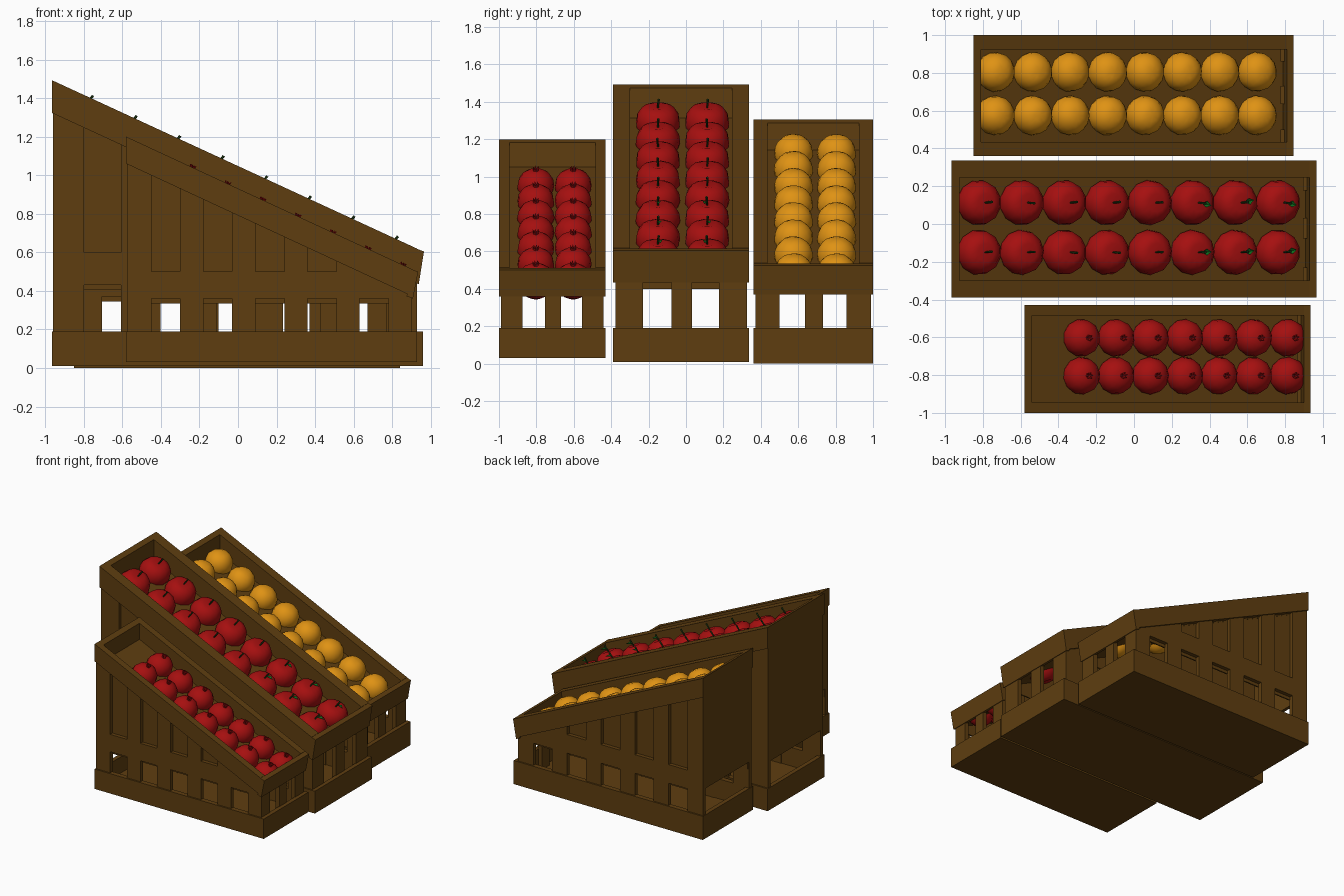
import bpy, bmesh, math, random
from mathutils import Matrix, Vector

if "Cube" in bpy.data.objects:
    bpy.data.objects.remove(bpy.data.objects["Cube"])

random.seed(4)


def material(name, col):
    m = bpy.data.materials.new(name)
    m.diffuse_color = (*col, 1)
    m.use_nodes = True
    m.node_tree.nodes["Principled BSDF"].inputs["Base Color"].default_value = m.diffuse_color
    return m


WOOD = material("brown wood", (0.114, 0.048, 0.005))
RED = material("fruit red", (0.38, 0.005, 0.005))
ORANGE = material("orange peel", (0.74, 0.29, 0.007))
GREEN = material("leaf green", (0.005, 0.15, 0.012))
STEM = material("dark stem green", (0.012, 0.04, 0.006))


def finish(bm, name, mats):
    bmesh.ops.recalc_face_normals(bm, faces=bm.faces)
    me = bpy.data.meshes.new(name)
    bm.to_mesh(me)
    bm.free()
    for m in mats:
        me.materials.append(m)
    return me


def add(name, me, matrix=None):
    ob = bpy.data.objects.new(name, me)
    bpy.context.collection.objects.link(ob)
    if matrix:
        ob.matrix_world = matrix
    return ob


def prisms(name, pieces):
    """Each piece is an (x, z) outline extruded from ya to yb."""
    bm = bmesh.new()
    for outline, ya, yb in pieces:
        f = bm.faces.new([bm.verts.new((x, ya, z)) for x, z in outline])
        ext = bmesh.ops.extrude_face_region(bm, geom=[f])
        verts = [g for g in ext["geom"] if isinstance(g, bmesh.types.BMVert)]
        bmesh.ops.translate(bm, vec=(0, yb - ya, 0), verts=verts)
    return add(name, finish(bm, name, [WOOD]))


def rect(xa, xb, za, zb):
    return [(xa, za), (xb, za), (xb, zb), (xa, zb)]


def crate(label, x0, x1, y0, y1, zb, zl, zr, band, rail, win, slot):
    length, base_top, xe = x1 - x0, 0.19, x1 - 0.03

    def top(x):
        return zl + (zr - zl) * (x - x0) / length

    def under_slope(xa, xb, za, drop):
        return [(xa, za), (xb, za), (xb, top(xb) - drop), (xa, top(xa) - drop)]

    def sloped(xa, xb, upper, lower):
        return [(xa, top(xa) - lower), (xb, top(xb) - lower),
                (xb, top(xb) - upper), (xa, top(xa) - upper)]

    # window spans along the side
    k = length / 1.51
    spans = [(x0 + k * (0.13 + 0.27 * i), x0 + k * (0.28 + 0.27 * i)) for i in range(5)]
    edges = [x0 + 0.005] + [e for s in spans for e in s] + [xe]

    rails, posts, sheets, planks = [], [], [], []
    for o, d in ((y0, 1), (y1, -1)):
        rails.append((sloped(x0, xe, 0, band), o, o + d * rail))
        planks.append((rect(x0, x1, zb, base_top), o, o + d * 0.04))
        for a, b in zip(edges[::2], edges[1::2]):
            posts.append((under_slope(a, b, zb + 0.02, band * 0.6), o + d * 0.012, o + d * 0.045))
        for a, b in spans:
            posts.append((rect(a, b, win, slot), o + d * 0.012, o + d * 0.045))
        sheets.append((under_slope(x0 + 0.01, xe, win - 0.025, band * 0.6), o + d * 0.042, o + d * 0.052))
    prisms(label + "_sloped_rails", rails)
    prisms(label + "_side_slats", posts)
    prisms(label + "_slot_backing", sheets)

    # base box: end planks and floor
    planks.append((rect(x1 - 0.035, x1, zb, base_top), y0 + 0.03, y1 - 0.03))
    planks.append((rect(x0, x0 + 0.035, zb, base_top), y0 + 0.03, y1 - 0.03))
    planks.append((rect(x0 + 0.01, x1 - 0.01, zb, zb + 0.03), y0 + 0.01, y1 - 0.01))
    prisms(label + "_base", planks)

    # tall end panel with its cap plank, and sloping tray
    prisms(label + "_tall_end", [(rect(x0 + 0.004, x0 + 0.03, 0.4, zl - 0.02), y0 + 0.02, y1 - 0.02),
                                 (sloped(x0, x0 + 0.04, 0, band), y0 + 0.01, y1 - 0.01)])
    prisms(label + "_tray", [(sloped(x0 + 0.02, xe, band - 0.01, band + 0.01), y0 + 0.04, y1 - 0.04)])

    # low end: leaning top plank and three short posts
    lean = [(x1 + 0.005, zr), (x1 - 0.022, zr - band), (x1 - 0.055, zr - band + 0.012), (x1 - 0.03, zr + 0.012)]
    ends = [(lean, y0, y1)]
    w = y1 - y0
    for a, b in ((0.03, 0.22), (0.43, 0.58), (0.78, 0.97)):
        ends.append((rect(x1 - 0.065, x1 - 0.03, zb + 0.02, zr - band / 2), y0 + a * w, y0 + b * w))
    prisms(label + "_low_end", ends)


crate("front_crate", -0.58, 0.93, -1.0, -0.43, 0.03, 1.2, 0.5, 0.14, 0.055, 0.36, 0.5)
crate("middle_crate", -0.965, 0.96, -0.39, 0.337, 0.01, 1.493, 0.605, 0.17, 0.09, 0.43, 0.6)
crate("back_crate", -0.85, 0.84, 0.36, 1.0, 0.0, 1.305, 0.525, 0.155, 0.075, 0.37, 0.52)


def round_body(dimple, taper, seg, rings):
    bm = bmesh.new()
    bmesh.ops.create_uvsphere(bm, u_segments=seg, v_segments=rings, radius=1)
    for v in bm.verts:
        r = math.hypot(v.co.x, v.co.y)
        z = v.co.z
        v.co.z -= math.copysign(dimple * math.exp(-(r / 0.35) ** 2), z)
        v.co.x *= 1 + taper * z
        v.co.y *= 1 + taper * z
    for f in bm.faces:
        f.smooth = True
    return bm


def cone(bm, r1, r2, depth, matrix, mat):
    old = set(bm.faces)
    bmesh.ops.create_cone(bm, cap_ends=True, segments=5, radius1=r1, radius2=r2, depth=depth, matrix=matrix)
    for f in bm.faces:
        if f not in old:
            f.material_index = mat


def apple(leafy):
    # body, stem and a folded leaf
    bm = round_body(0.25, 0.06, 12, 8)
    cone(bm, 0.04, 0.06, 0.5, Matrix.Translation((0.05, 0, 0.98)) @ Matrix.Rotation(0.25, 4, 'Y'), 1)
    if leafy:
        pts = [(0.05, 0, 0.95), (0.25, 0.14, 1.08), (0.5, 0, 1.05), (0.25, -0.14, 1.08)]
        v = [bm.verts.new(p) for p in pts]
        for tri in ((0, 1, 2), (0, 2, 3)):
            bm.faces.new([v[i] for i in tri]).material_index = 2
    return finish(bm, "apple", [RED, STEM, GREEN])


def crowned_fruit():
    # body with a ring of pointed crown tips
    bm = round_body(0.06, 0.03, 12, 8)
    for i in range(6):
        m = Matrix.Rotation(i * math.pi / 3, 4, 'Z') @ Matrix.Translation((0.12, 0, 1.04)) @ Matrix.Rotation(0.4, 4, 'Y')
        cone(bm, 0.08, 0.01, 0.24, m, 0)
    return finish(bm, "crowned_fruit", [RED])


def orange():
    bm = round_body(0.06, 0, 16, 10)
    for v in bm.verts:
        v.co *= random.uniform(0.985, 1.015)
    return finish(bm, "orange", [ORANGE])


def rows(name, meshes, count, start, step, ys, radius, slope, spin):
    """Two rows of fruit running down a tray."""
    tilt = Matrix.Rotation(math.atan(slope), 4, 'Y')
    for y in ys:
        for i in range(count):
            p = Vector((start[0] + step * i, y, start[1] - slope * step * i))
            turn = Matrix.Rotation(random.uniform(-spin, spin), 4, 'Z')
            me = meshes[1] if i >= count - 3 else meshes[0]
            add(name, me, Matrix.Translation(p) @ tilt @ turn @ Matrix.Scale(radius, 4))


crowned, peel = crowned_fruit(), orange()
rows("crowned_fruit", (crowned, crowned), 7, (-0.28, 0.948), 0.182, (-0.603, -0.803), 0.1, 0.464, 0.5)
rows("apple", (apple(False), apple(True)), 8, (-0.825, 1.285), 0.226, (0.113, -0.15), 0.12, 0.461, 0.3)
rows("orange", (peel, peel), 8, (-0.735, 1.125), 0.198, (0.805, 0.575), 0.105, 0.461, 3)
